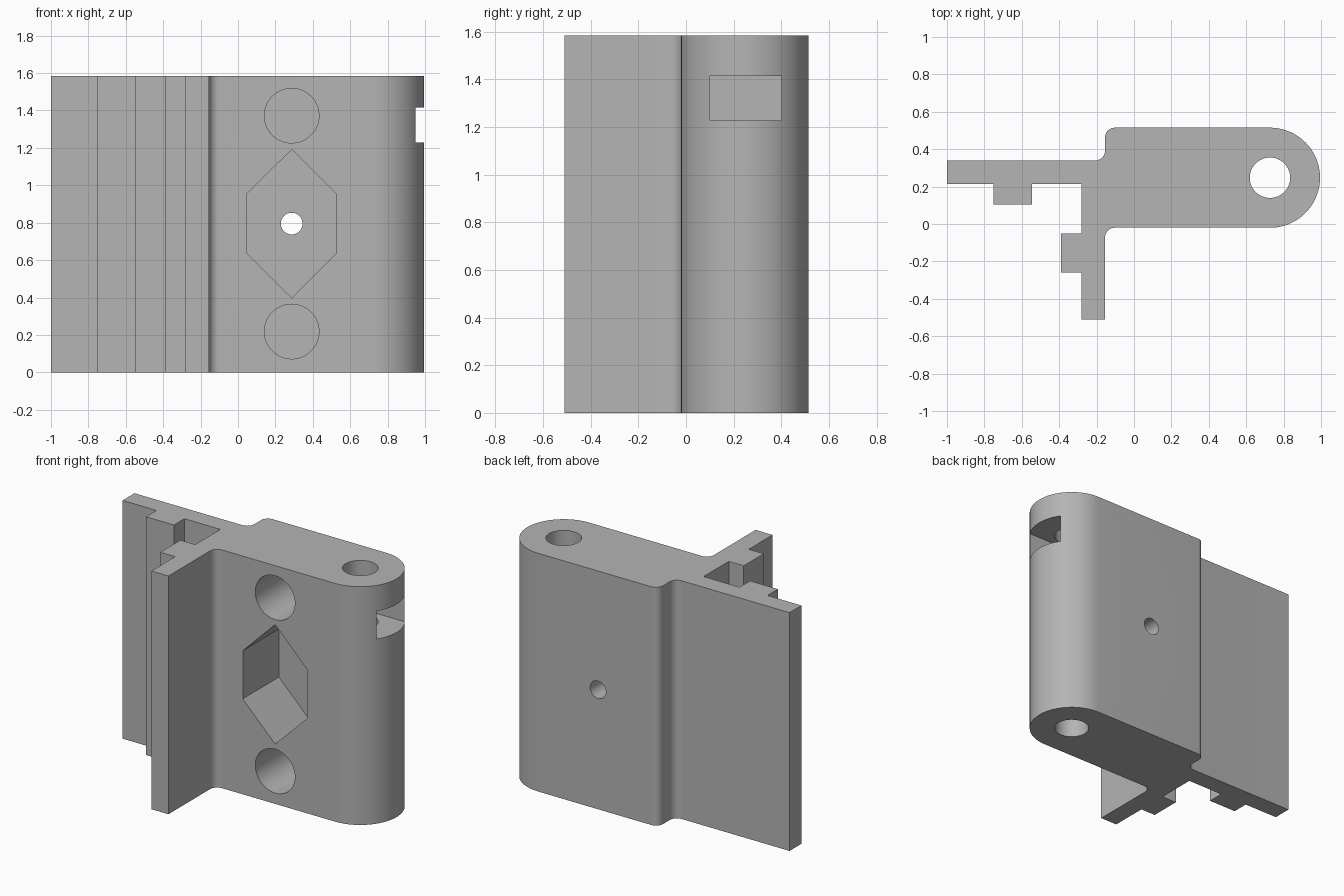
import bpy
import bmesh
from math import cos, sin, pi, radians
from mathutils import Matrix, Vector

cube = bpy.data.objects.get("Cube")
if cube:
    bpy.data.objects.remove(cube, do_unlink=True)

HEIGHT = 1.585
FRONT, BACK = -0.02, 0.515
PIN = (0.727, (FRONT + BACK) / 2)
END_R = (BACK - FRONT) / 2
MID_X, MID_Z = 0.287, 0.795

grey = bpy.data.materials.new("plain grey")
grey.use_nodes = True
colour = (0.46, 0.46, 0.46, 1)
grey.diffuse_color = colour
grey.node_tree.nodes["Principled BSDF"].inputs["Base Color"].default_value = colour


def arc(cx, cy, r, start, end, steps):
    """Points along an arc, angles in degrees."""
    angles = [radians(start + (end - start) * i / steps) for i in range(steps + 1)]
    return [(cx + r * cos(a), cy + r * sin(a)) for a in angles]


def prism(name, outline, depth, matrix=Matrix()):
    """Extrude a flat outline along its local z, then place it."""
    bm = bmesh.new()
    face = bm.faces.new([bm.verts.new((x, y, 0)) for x, y in outline])
    side = bmesh.ops.extrude_face_region(bm, geom=[face])["geom"]
    top = [v for v in side if isinstance(v, bmesh.types.BMVert)]
    bmesh.ops.translate(bm, verts=top, vec=Vector((0, 0, depth)))
    bmesh.ops.transform(bm, matrix=matrix, verts=bm.verts)
    bmesh.ops.recalc_face_normals(bm, faces=bm.faces)
    mesh = bpy.data.meshes.new(name)
    bm.to_mesh(mesh)
    bm.free()
    mesh.materials.append(grey)
    obj = bpy.data.objects.new(name, mesh)
    bpy.context.collection.objects.link(obj)
    return obj


def circle(r, steps=64):
    return arc(0, 0, r, 0, 360, steps)[:-1]


def from_front(x, z):
    """Outline x, y become world x, z; depth runs towards the back."""
    return Matrix.Translation((x, FRONT - 0.1, z)) @ Matrix(
        ((1, 0, 0, 0), (0, 0, 1, 0), (0, 1, 0, 0), (0, 0, 0, 1)))


# Hinge body with its two flanges and ribs, as one extruded profile
r = 0.052
edge_x = -0.155
profile = [(-1, 0.34)]
profile += arc(edge_x - r, 0.34 + r, r, -90, 0, 10)
profile += arc(edge_x + r, BACK - r, r, 180, 90, 10)
profile += arc(*PIN, END_R, 90, -90, 64)
profile += arc(edge_x + r, FRONT - r, r, 90, 180, 10)
profile += [(edge_x, -0.51), (-0.28, -0.51),
            (-0.28, -0.26), (-0.39, -0.26), (-0.39, -0.05), (-0.28, -0.05),
            (-0.28, 0.215),
            (-0.545, 0.215), (-0.545, 0.105), (-0.75, 0.105), (-0.75, 0.215),
            (-1, 0.215)]
body = prism("hinge_body", profile, HEIGHT)

# Pin hole, screw hole, blind round holes, hexagonal pocket and side slot
pocket = 0.38 + 0.1
hexagon = [(0, 0.397), (0.238, 0.16), (0.238, -0.16),
           (0, -0.397), (-0.238, -0.16), (-0.238, 0.16)]
slot = [(0.58, 0.1), (1.2, 0.1), (1.2, 0.4), (0.58, 0.4)]
cutters = [
    prism("pin_hole", circle(0.108), HEIGHT + 0.2, Matrix.Translation((*PIN, -0.1))),
    prism("screw_hole", circle(0.058, 48), 1, from_front(MID_X, MID_Z)),
    prism("hex_pocket", hexagon, pocket, from_front(MID_X, MID_Z)),
    prism("side_slot", slot, 0.187, Matrix.Translation((0, 0, 1.228))),
]
for sign in (-1, 1):
    cutters.append(prism("round_hole", circle(0.146), pocket,
                         from_front(MID_X, MID_Z + sign * 0.577)))

bpy.context.view_layer.objects.active = body
for cutter in cutters:
    mod = body.modifiers.new(cutter.name, "BOOLEAN")
    mod.operation = "DIFFERENCE"
    mod.solver = "EXACT"
    mod.object = cutter
    bpy.ops.object.modifier_apply(modifier=mod.name)
    bpy.data.objects.remove(cutter, do_unlink=True)

# Smooth the round walls and keep the corners crisp
bpy.ops.object.select_all(action="DESELECT")
body.select_set(True)
bpy.ops.object.shade_smooth_by_angle(angle=radians(30))
